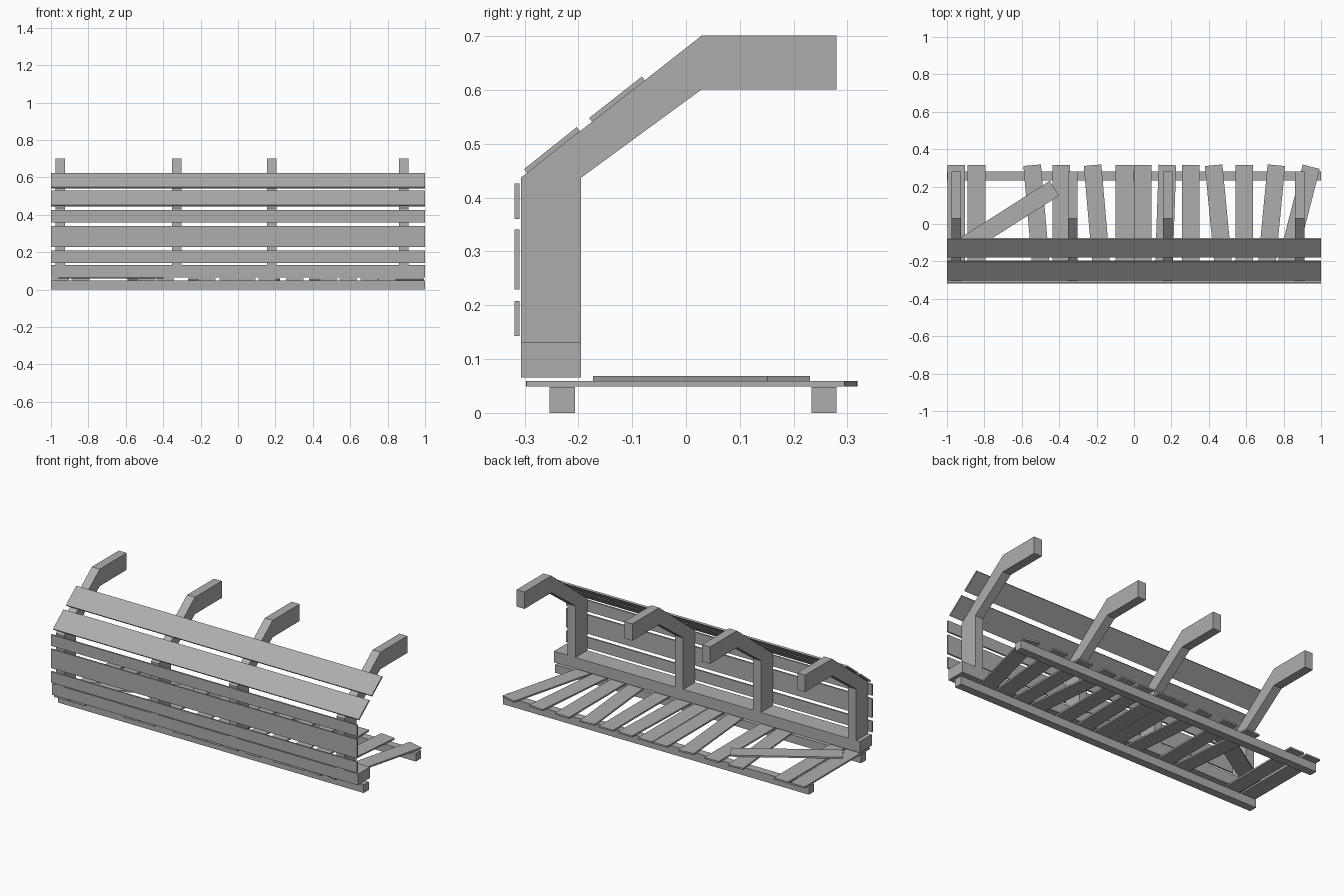
import bpy, bmesh
from math import radians, atan2, hypot
from mathutils import Matrix

if "Cube" in bpy.data.objects:
    bpy.data.objects.remove(bpy.data.objects["Cube"])

# Weathered dark grey wood
wood = bpy.data.materials.new("dark_grey_wood")
wood.diffuse_color = (0.42, 0.42, 0.42, 1)
wood.use_nodes = True
wood.node_tree.nodes["Principled BSDF"].inputs["Base Color"].default_value = wood.diffuse_color


def add_object(name, bm):
    me = bpy.data.meshes.new(name)
    bm.to_mesh(me)
    bm.free()
    me.materials.append(wood)
    ob = bpy.data.objects.new(name, me)
    bpy.context.collection.objects.link(ob)
    return ob


def box(name, center, size, rx=0.0, rz=0.0):
    bm = bmesh.new()
    bmesh.ops.create_cube(bm, size=1.0)
    bmesh.ops.scale(bm, vec=size, verts=bm.verts)
    ob = add_object(name, bm)
    ob.matrix_world = (Matrix.Translation(center)
                       @ Matrix.Rotation(rz, 4, 'Z') @ Matrix.Rotation(rx, 4, 'X'))


def extrude_x(name, profile, x0, x1):
    bm = bmesh.new()
    face = bm.faces.new([bm.verts.new((x0, y, z)) for y, z in profile])
    res = bmesh.ops.extrude_face_region(bm, geom=[face])
    moved = [g for g in res['geom'] if isinstance(g, bmesh.types.BMVert)]
    bmesh.ops.translate(bm, vec=(x1 - x0, 0, 0), verts=moved)
    # The extrude keeps the starting face out, so close that end if it is open
    bmesh.ops.holes_fill(bm, edges=[e for e in bm.edges if e.is_boundary], sides=0)
    bmesh.ops.recalc_face_normals(bm, faces=bm.faces)
    add_object(name, bm)


# Floor rails
for side, y in (("front", -0.23), ("back", 0.2565)):
    box(f"{side}_floor_rail", (0, y, 0.0242), (2, 0.047, 0.0484))

# Floor planks: centre x, turn in degrees
planks = [(-0.95, 0), (-0.842, 0), (-0.518, 5), (-0.388, 0), (-0.195, 5),
          (-0.051, 0), (0.047, 0), (0.168, -2), (0.303, 0), (0.455, 5.5),
          (0.59, 0), (0.732, -5.5), (0.872, -14.4)]
for i, (x, turn) in enumerate(planks):
    box(f"floor_plank_{i + 1}", (x, 0.0105, 0.0542), (0.094, 0.61, 0.0095),
        rz=radians(turn))

# Loose plank lying on the floor
box("loose_plank", (-0.68, 0.029, 0.0637), (0.603, 0.094, 0.0092), rz=radians(32.5))

# Heavy sill beam under the posts
box("sill_beam", (0, -0.251, 0.099), (2, 0.112, 0.066))

# Bent posts
post = [(-0.307, 0.132), (-0.195, 0.132), (-0.195, 0.437), (0.029, 0.601),
        (0.28, 0.601), (0.28, 0.701), (0.029, 0.701), (-0.307, 0.437)]
for i, x in enumerate((-0.95, -0.328, 0.181, 0.886)):
    extrude_x(f"bent_post_{i + 1}", post, x - 0.026, x + 0.026)

# Upright wall boards
for i, (z0, z1) in enumerate(((0.143, 0.208), (0.229, 0.341), (0.36, 0.426))):
    box(f"wall_board_{i + 1}", (0, -0.314, (z0 + z1) / 2), (2, 0.0095, z1 - z0))

# Sloped roof boards, placed from their top edge lines
for i, (y0, z0, y1, z1) in enumerate(((-0.301, 0.453, -0.203, 0.531),
                                      (-0.180, 0.548, -0.082, 0.625))):
    dy, dz = y1 - y0, z1 - z0
    length = hypot(dy, dz)
    t = 0.0095
    center = (0, (y0 + y1) / 2 + dz / length * t / 2, (z0 + z1) / 2 - dy / length * t / 2)
    box(f"roof_board_{i + 1}", center, (2, length, t), rx=atan2(dz, dy))
